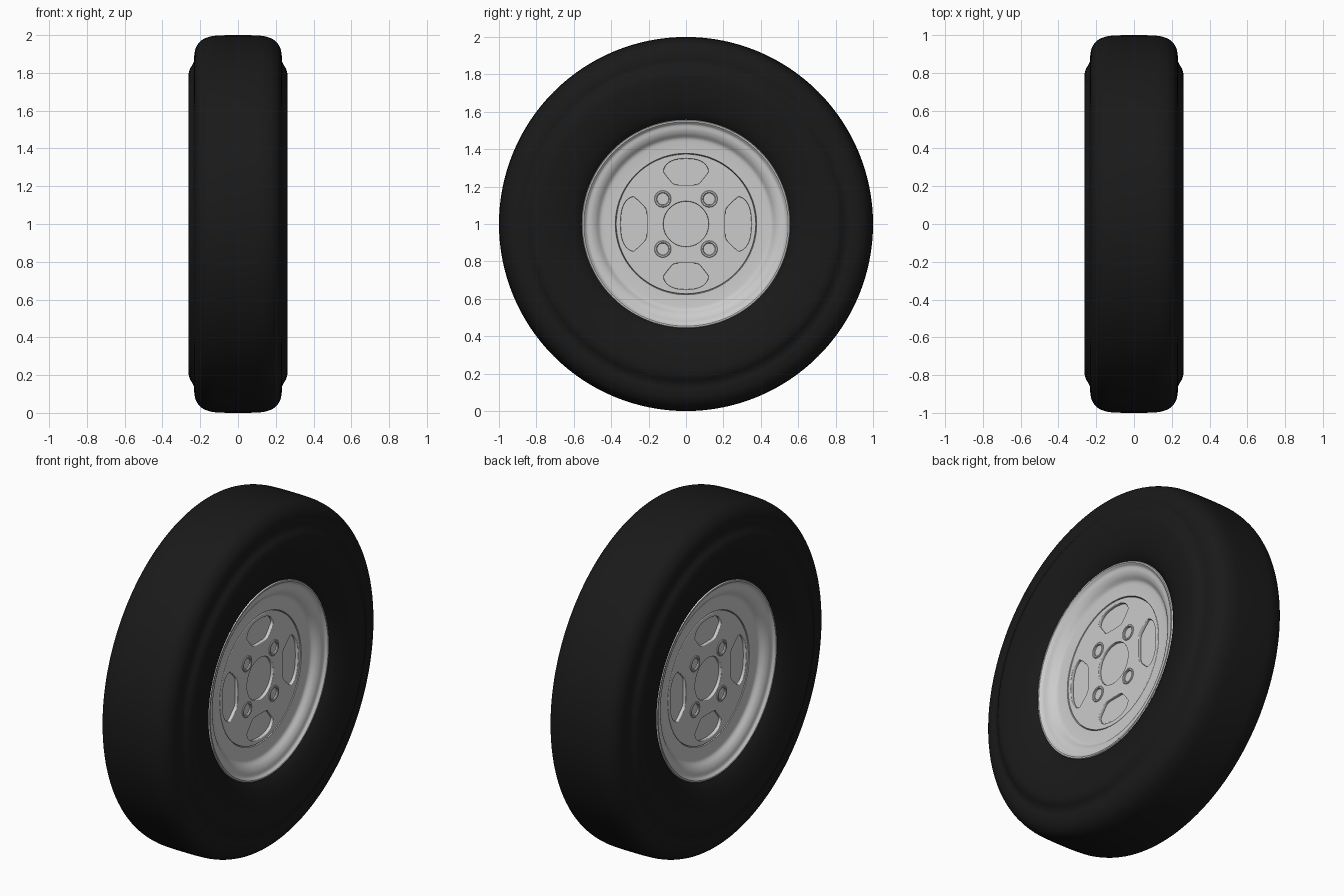
import bpy, bmesh
from math import sin, cos, pi, radians
from mathutils import Matrix, Vector

if "Cube" in bpy.data.objects:
    bpy.data.objects.remove(bpy.data.objects["Cube"])

SEG = 128
AXLE = Vector((0, 0, 1))
BOLTS = [(sx * 0.124, sy * 0.134) for sx in (-1, 1) for sy in (-1, 1)]


def smooth_path(pts, n=4):
    """Catmull-Rom interpolation of a profile."""
    p = [Vector(q) for q in pts]
    p = [p[0] * 2 - p[1]] + p + [p[-1] * 2 - p[-2]]
    out = []
    for i in range(1, len(p) - 2):
        a, b, c, d = p[i - 1:i + 3]
        for k in range(n):
            t = k / n
            out.append(0.5 * (2 * b + (c - a) * t + (2 * a - 5 * b + 4 * c - d) * t * t
                              + (3 * b - a - 3 * c + d) * t ** 3))
    return [tuple(q) for q in out] + [tuple(pts[-1])]


def smooth(obj, angle=35):
    bpy.ops.object.select_all(action='DESELECT')
    obj.select_set(True)
    bpy.context.view_layer.objects.active = obj
    bpy.ops.object.shade_smooth_by_angle(angle=radians(angle))


def lathe(name, profile, centre=(0, 0), seg=SEG, closed=False):
    """Revolve (x, radius) points about an axis parallel to x."""
    bm = bmesh.new()
    rings = [[bm.verts.new((x, centre[0] + r * cos(2 * pi * i / seg),
                            centre[1] + r * sin(2 * pi * i / seg))) for i in range(seg)]
             for x, r in profile]
    pairs = list(zip(rings, rings[1:])) + ([(rings[-1], rings[0])] if closed else [])
    for a, b in pairs:
        for i in range(seg):
            j = (i + 1) % seg
            bm.faces.new((a[i], a[j], b[j], b[i]))
    if not closed:
        bm.faces.new(rings[0])
        bm.faces.new(rings[-1])
    bmesh.ops.recalc_face_normals(bm, faces=bm.faces)
    me = bpy.data.meshes.new(name)
    bm.to_mesh(me)
    bm.free()
    obj = bpy.data.objects.new(name, me)
    obj.location = AXLE
    bpy.context.collection.objects.link(obj)
    smooth(obj)
    return obj


def mirrored(half):
    """Complete a +x profile that starts at the centre plane or the axle."""
    return half + [(-x, r) for x, r in reversed(half) if x > 1e-6]


# Tire
side = smooth_path([(0.0, 1.0), (0.08, 0.999), (0.14, 0.994), (0.19, 0.975), (0.22, 0.94),
                    (0.231, 0.9), (0.232, 0.868), (0.24, 0.845), (0.255, 0.82),
                    (0.262, 0.785), (0.257, 0.72), (0.243, 0.65), (0.22, 0.59), (0.19, 0.55)])
tire = lathe("tire", mirrored(side), closed=True)
black = bpy.data.materials.new("rubber")
black.diffuse_color = (0.01, 0.01, 0.01, 1)
black.use_nodes = True
black.node_tree.nodes["Principled BSDF"].inputs["Base Color"].default_value = black.diffuse_color
tire.data.materials.append(black)

# Rim with dished flange on both faces
flange = [(0.127, 0.3), (0.127, 0.374), (0.146, 0.378)]
flange += smooth_path([(0.147, 0.44), (0.152, 0.46), (0.172, 0.482), (0.184, 0.505),
                       (0.189, 0.53), (0.198, 0.54)], 3)
flange += [(0.203, 0.546), (0.203, 0.554), (0.195, 0.558), (0.16, 0.558)]
lathe("rim", mirrored(flange))


def circle_pts(r, cx=0, cy=0, n=32):
    return [(cx + r * cos(2 * pi * i / n), cy + r * sin(2 * pi * i / n)) for i in range(n)]


def slot_pts(turn, w):
    """Rounded ventilation slot, wide towards the outside."""
    half = [(0, 0.35), (w * 0.5, 0.343), (w * 0.85, 0.32), (w, 0.285),
            (w * 0.9, 0.262), (w * 0.7, 0.232), (w * 0.5, 0.212), (0, 0.209)]
    pts = smooth_path(half, 3)
    pts += [(-x, y) for x, y in reversed(pts[1:-1])]
    c, s = cos(turn * pi / 2), sin(turn * pi / 2)
    return [(x * c - y * s, x * s + y * c) for x, y in pts]


def disc_face(name, flip):
    """Pierced plate made from a filled curve, leaving shallow recesses."""
    cu = bpy.data.curves.new(name, 'CURVE')
    cu.dimensions = '2D'
    cu.fill_mode = 'BOTH'
    outlines = [circle_pts(0.374, n=SEG), circle_pts(0.121, n=64)]
    outlines += [slot_pts(k, 0.12 if k % 2 == 0 else 0.145) for k in range(4)]
    outlines += [circle_pts(0.04, *b) for b in BOLTS]
    for pts in outlines:
        sp = cu.splines.new('POLY')
        sp.points.add(len(pts) - 1)
        for p, (x, y) in zip(sp.points, pts):
            p.co = (x, y, 0, 1)
        sp.use_cyclic_u = True
    cu.extrude = 0.006
    cu.bevel_depth = 0.004
    cu.bevel_resolution = 2
    cu.offset = -0.004
    tmp = bpy.data.objects.new(name + "_curve", cu)
    bpy.context.collection.objects.link(tmp)
    bpy.context.view_layer.update()
    me = bpy.data.meshes.new_from_object(tmp.evaluated_get(bpy.context.evaluated_depsgraph_get()))
    bpy.data.objects.remove(tmp)
    # local x, y, z become world y, z, x
    m = Matrix(((0, 0, 1, 0.135), (1, 0, 0, 0), (0, 1, 0, 0), (0, 0, 0, 1)))
    me.transform(Matrix.Rotation(pi if flip else 0, 4, 'Z') @ m)
    obj = bpy.data.objects.new(name, me)
    obj.location = AXLE
    bpy.context.collection.objects.link(obj)
    smooth(obj)


# Wheel discs, and raised bolt seats around the hub recess
for label, flip in (("right", False), ("left", True)):
    disc_face(label + "_wheel_disc", flip)
    s = -1 if flip else 1
    for n, b in enumerate(BOLTS):
        seat = [(0.13, 0.045), (0.147, 0.045), (0.15, 0.042), (0.15, 0.035),
                (0.147, 0.032), (0.14, 0.031)]
        lathe(f"{label}_bolt_seat_{n + 1}", [(s * x, r) for x, r in seat], b, 32)
